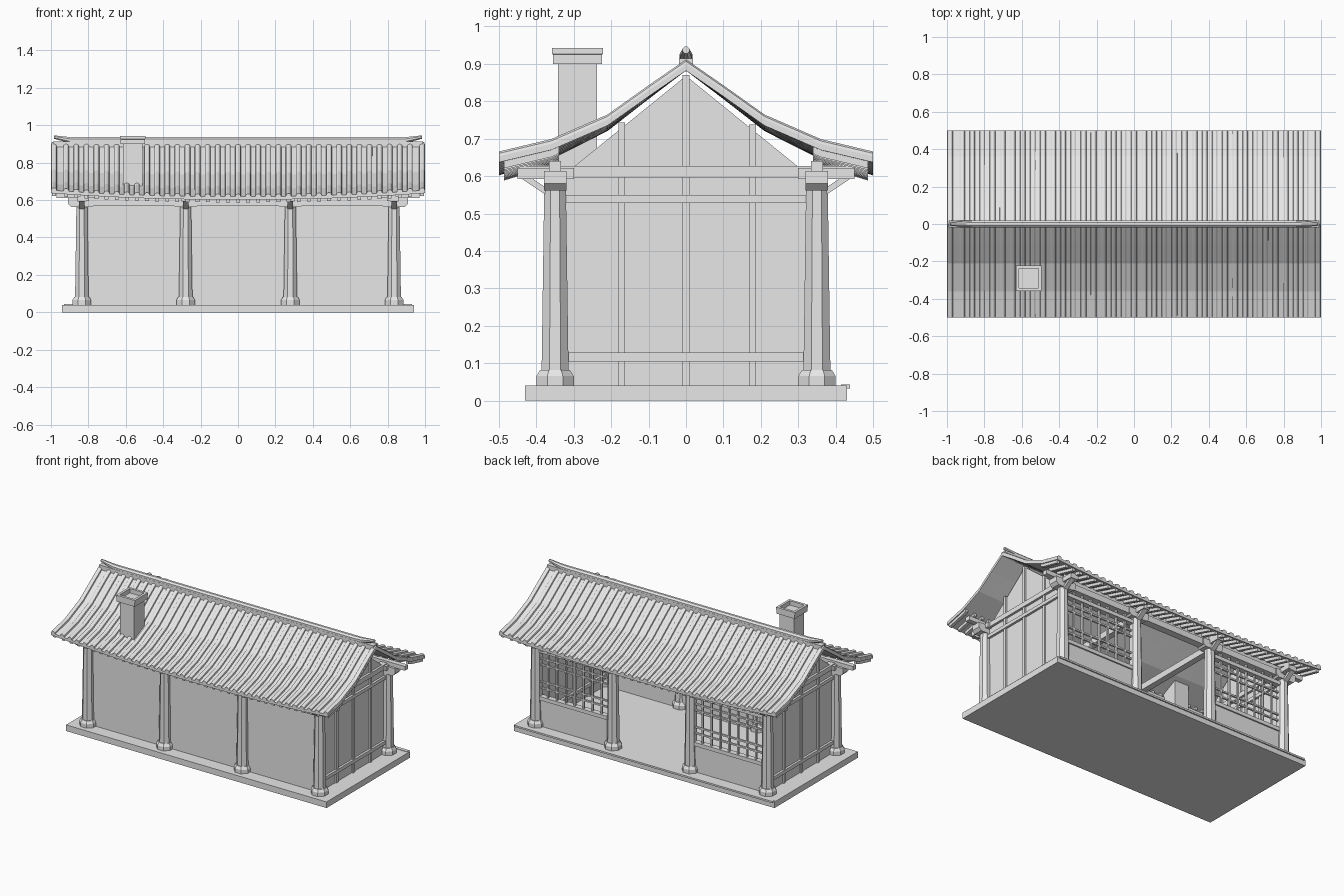
import bpy, bmesh, math
from mathutils import Vector

cube = bpy.data.objects.get("Cube")
if cube:
    bpy.data.objects.remove(cube, do_unlink=True)

mat = bpy.data.materials.new("light_grey")
mat.use_nodes = True
GREY = (0.8, 0.8, 0.8, 1)
mat.diffuse_color = GREY
mat.node_tree.nodes["Principled BSDF"].inputs["Base Color"].default_value = GREY


def finish(name, bm):
    bmesh.ops.recalc_face_normals(bm, faces=bm.faces[:])
    me = bpy.data.meshes.new(name)
    bm.to_mesh(me)
    bm.free()
    me.materials.append(mat)
    ob = bpy.data.objects.new(name, me)
    bpy.context.collection.objects.link(ob)
    return ob


def loft(bm, sections):
    """Skin a list of equal closed cross-sections and cap both ends."""
    rings = [[bm.verts.new(p) for p in s] for s in sections]
    n = len(rings[0])
    for a, b in zip(rings, rings[1:]):
        for i in range(n):
            j = (i + 1) % n
            bm.faces.new((a[i], a[j], b[j], b[i]))
    bm.faces.new(rings[0][::-1])
    bm.faces.new(rings[-1])


def rect(x0, x1, y0, y1, z):
    return [(x0, y0, z), (x1, y0, z), (x1, y1, z), (x0, y1, z)]


def box(bm, x0, x1, y0, y1, z0, z1):
    loft(bm, [rect(x0, x1, y0, y1, z0), rect(x0, x1, y0, y1, z1)])


def box_object(name, *dims):
    bm = bmesh.new()
    box(bm, *dims)
    return finish(name, bm)


def octagon(x, y, r, z):
    k = r / math.cos(math.pi / 8)
    angles = [math.pi / 8 + i * math.pi / 4 for i in range(8)]
    return [(x + k * math.cos(a), y + k * math.sin(a), z) for a in angles]


# Roof curve: steep at the ridge, flaring at the eaves, lifted at both gables
PROFILE = [(0, 0.898), (0.1, 0.829), (0.21, 0.751), (0.36, 0.686), (0.5, 0.653)]


def roof_z(x, y):
    y = abs(y)
    for (ya, za), (yb, zb) in zip(PROFILE, PROFILE[1:]):
        if y <= yb:
            z = za + (zb - za) * (y - ya) / (yb - ya)
            break
    return z - 0.035 * (y / 0.5) * (1 - abs(x) ** 2.2)


# Platform with rail along the open edge
box_object("platform", -0.94, 0.94, -0.43, 0.43, 0, 0.04)
box_object("platform_rail", -0.93, 0.93, 0.415, 0.438, 0.032, 0.043)

# Columns, bases, brackets and struts
COLUMN_X = [-0.835, -0.28, 0.28, 0.835]
for side, label in ((-1, "front"), (1, "back")):
    y = side * 0.35
    cols, brackets = bmesh.new(), bmesh.new()
    for x in COLUMN_X:
        loft(cols, [octagon(x, y, r, z) for r, z in
                    ((0.05, 0.04), (0.05, 0.065), (0.04, 0.082))])
        loft(cols, [octagon(x, y, 0.036, 0.08), octagon(x, y, 0.029, 0.57)])
        loft(brackets, [rect(x - w, x + w, y - 0.03, y + 0.03, z)
                        for w, z in ((0.055, 0.562), (0.073, 0.58), (0.073, 0.614))])
        box(brackets, x - 0.022, x + 0.022, *sorted((side * 0.3, side * 0.45)), 0.592, 0.622)
        strut = [(0.36, 0.54), (0.45, 0.6), (0.43, 0.606), (0.36, 0.56)]
        loft(brackets, [[(x + d, side * a, b) for a, b in strut] for d in (-0.015, 0.015)])
    finish(label + "_columns", cols)
    finish(label + "_brackets", brackets)
    box_object(label + "_eave_beam", -0.85, 0.85, y - 0.024, y + 0.024, 0.572, 0.612)
    box_object(label + "_purlin", -0.97, 0.97, y - 0.016, y + 0.016, 0.612, 0.64)

# Cross beams
for i, x in enumerate(COLUMN_X[1:3]):
    box_object("cross_beam_%d" % i, x - 0.02, x + 0.02, -0.35, 0.35, 0.555, 0.595)

# Solid front wall
box_object("front_wall", -0.835, 0.835, -0.345, -0.325, 0.04, 0.58)

# Gable walls with timber framing
for side, label in ((-1, "right"), (1, "left")):
    x = side * 0.82
    bm = bmesh.new()
    outline = [(-0.33, 0.04), (0.33, 0.04), (0.33, 0.62), (0.3, 0.625),
               (0, 0.868), (-0.3, 0.625), (-0.33, 0.62)]
    loft(bm, [[(x + d, a, b) for a, b in outline] for d in (-0.008, 0.008)])
    finish(label + "_gable_wall", bm)
    bm = bmesh.new()
    for y, top in ((-0.172, 0.743), (0, 0.87), (0.178, 0.738)):
        box(bm, x - 0.018, x + 0.018, y - 0.009, y + 0.009, 0.04, top)
    for z0, z1, half in ((0.105, 0.128, 0.32), (0.528, 0.55, 0.33), (0.596, 0.627, 0.45)):
        box(bm, x - 0.023, x + 0.023, -half, half, z0, z1)
    finish(label + "_gable_timbers", bm)

# Back bays: low panel, frame and lattice window; the middle bay stays open
for side, label in ((-1, "right"), (1, "left")):
    x0, x1 = sorted((side * 0.3, side * 0.815))
    box_object(label + "_back_panel", x0, x1, 0.335, 0.355, 0.04, 0.22)
    bm = bmesh.new()
    for z in (0.225, 0.535):
        box(bm, x0, x1, 0.328, 0.364, z - 0.012, z + 0.012)
    for x in (x0, x1):
        box(bm, x - 0.012, x + 0.012, 0.33, 0.362, 0.04, 0.572)
    finish(label + "_window_frame", bm)
    bm = bmesh.new()
    bays = 8
    for i in range(1, bays):
        x = x0 + (x1 - x0) * i / bays
        box(bm, x - 0.005, x + 0.005, 0.342, 0.354, 0.22, 0.575)
    for z in (0.29, 0.33, 0.44, 0.48):
        box(bm, x0, x1, 0.34, 0.352, z - 0.005, z + 0.005)
    finish(label + "_window_lattice", bm)

# Roof deck
ys = [s for s, _ in PROFILE]
across = [-v for v in ys[:0:-1]] + ys
bm = bmesh.new()
sections = []
for i in range(21):
    x = -1 + i / 10
    top = [(x, y, roof_z(x, y)) for y in across]
    sections.append(top + [(x, y, z - 0.016) for _, y, z in reversed(top)])
loft(bm, sections)
finish("roof_deck", bm)

# Tile ribs above the deck and rafters below the eaves
RIBS = 37
PITCH = 2 / RIBS
HALF_ROUND = [(-0.016, -0.004), (-0.013, 0.009), (-0.005, 0.014),
              (0.005, 0.014), (0.013, 0.009), (0.016, -0.004)]
RAFTER = [(-0.01, -0.034), (0.01, -0.034), (0.01, -0.014), (-0.01, -0.014)]
for side, label in ((-1, "front"), (1, "back")):
    tiles, rafters = bmesh.new(), bmesh.new()
    for i in range(RIBS):
        x = -1 + PITCH * (i + 0.5)
        if i in (0, RIBS - 1):
            x += math.copysign(PITCH / 2 - 0.016, x)
        loft(tiles, [[(x + a, side * y, roof_z(x, y) + b) for a, b in HALF_ROUND] for y in ys])
        loft(rafters, [[(x + a, side * y, roof_z(x, y) + b) for a, b in RAFTER]
                       for y in (0.34, 0.36, 0.487)])
    finish(label + "_roof_tiles", tiles)
    finish(label + "_rafters", rafters)

# Ridge cap with upturned ends
bm = bmesh.new()
sections = []
for x, z, r in ((-0.985, 0.937, 0.009), (-0.9, 0.921, 0.016), (-0.85, 0.918, 0.018),
                (0.85, 0.918, 0.018), (0.9, 0.921, 0.016), (0.985, 0.937, 0.009)):
    sections.append([(x, a, z + b) for a, b, _ in octagon(0, 0, r, 0)])
loft(bm, sections)
finish("ridge_cap", bm)
box_object("ridge_base", -0.99, 0.99, -0.019, 0.019, 0.88, 0.914)

# Chimney with stepped, hollow cap
CX, CY = -0.562, -0.29


def square(half, z):
    return rect(CX - half, CX + half, CY - half, CY + half, z)


bm = bmesh.new()
loft(bm, [square(0.052, 0.04), square(0.052, 0.905)])
finish("chimney_stack", bm)
bm = bmesh.new()
loft(bm, [square(h, z) for h, z in ((0.065, 0.9), (0.065, 0.925), (0.068, 0.926),
                                    (0.068, 0.943), (0.052, 0.943), (0.052, 0.915))])
finish("chimney_cap", bm)
